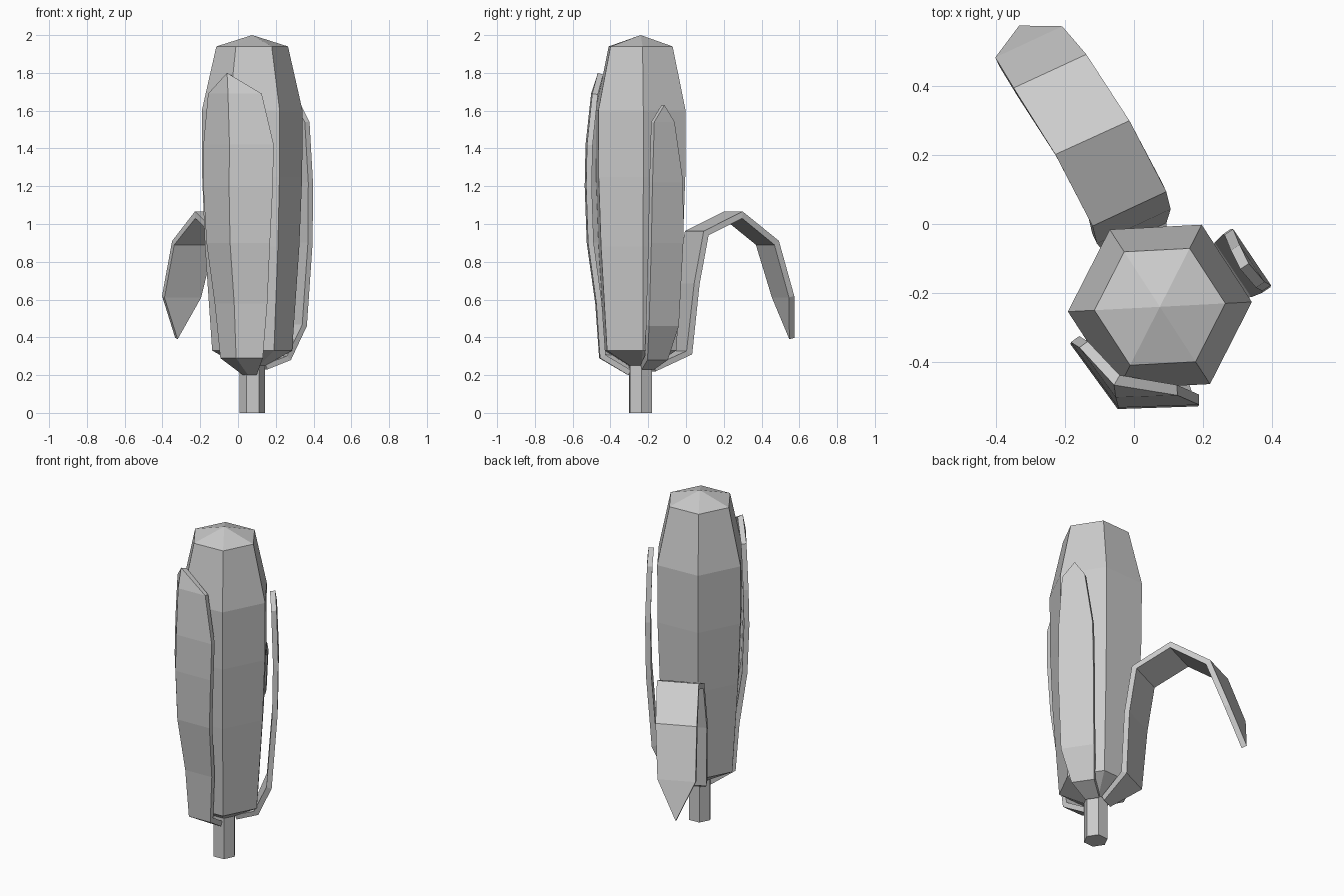
import bpy, bmesh, math
from mathutils import Vector

if "Cube" in bpy.data.objects:
    bpy.data.objects.remove(bpy.data.objects["Cube"])

CX, CY = 0.075, -0.24  # axis of the cob


def finish(name, bm):
    mesh = bpy.data.meshes.new(name)
    bm.to_mesh(mesh)
    bm.free()
    obj = bpy.data.objects.new(name, mesh)
    bpy.context.collection.objects.link(obj)
    return obj


def hex_lathe(name, profile, turn=math.radians(3)):
    """Six-sided solid from (radius, z); radius 0 closes to a point."""
    bm = bmesh.new()
    rings = []
    for r, z in profile:
        n = 1 if r == 0 else 6
        rings.append([bm.verts.new((CX + r * math.cos(turn + k * math.pi / 3),
                                    CY + r * math.sin(turn + k * math.pi / 3), z))
                      for k in range(n)])
    for a, b in zip(rings, rings[1:]):
        for k in range(6):
            j = (k + 1) % 6
            if len(b) == 1:
                bm.faces.new((a[k], a[j], b[0]))
            else:
                bm.faces.new((a[k], a[j], b[j], b[k]))
    bm.faces.new(rings[0][::-1])
    if len(rings[-1]) == 6:
        bm.faces.new(rings[-1])
    return finish(name, bm)


def leaf(name, angle, rows, tip, fold=0.0, thickness=0.035):
    """Rows are (distance, z, half width, sideways shift); fold bends the sides back."""
    a = math.radians(angle)
    d = Vector((math.cos(a), math.sin(a), 0))
    t = Vector((-d.y, d.x, 0))
    bm = bmesh.new()

    def point(dist, side, z):
        return bm.verts.new(Vector((CX, CY, z)) + d * dist + t * side)

    grid = []
    for dist, z, hw, shift in rows:
        sides = (-1, 0, 1) if fold else (-1, 1)
        grid.append([point(dist - fold * hw * abs(s), shift + s * hw, z) for s in sides])
    for lo, hi in zip(grid, grid[1:]):
        for i in range(len(lo) - 1):
            bm.faces.new((lo[i], lo[i + 1], hi[i + 1], hi[i]))
    end = point(tip[0], tip[2], tip[1])
    for i in range(len(grid[-1]) - 1):
        bm.faces.new((grid[-1][i], grid[-1][i + 1], end))
    obj = finish(name, bm)
    mod = obj.modifiers.new("thickness", 'SOLIDIFY')
    mod.thickness = thickness
    mod.offset = -1
    mod.use_even_offset = True
    return obj


# Cob and stalk
hex_lathe("cob", [(0.07, 0.25), (0.212, 0.33), (0.25, 0.88), (0.265, 1.25),
                  (0.267, 1.6), (0.19, 1.94), (0, 2.0)])
hex_lathe("stalk", [(0.068, 0), (0.068, 0.28)])

# Husk leaf curling down at the back
leaf("curled_husk_leaf", 115,
     [(0.07, 0.22, 0.04, 0), (0.245, 0.31, 0.10, -0.02), (0.275, 0.68, 0.118, -0.03),
      (0.323, 0.94, 0.118, -0.04), (0.524, 1.03, 0.118, -0.03),
      (0.727, 0.89, 0.116, 0), (0.826, 0.61, 0.107, 0.02)],
     (0.88, 0.39, 0.025), thickness=0.032)

# Folded husk leaf hugging the front
leaf("front_husk_leaf", 244,
     [(0.07, 0.20, 0.04, 0.01), (0.235, 0.29, 0.125, 0.02), (0.258, 0.58, 0.155, 0.02),
      (0.308, 0.9, 0.187, 0.02), (0.32, 1.2, 0.205, 0.02), (0.315, 1.42, 0.207, 0.02),
      (0.292, 1.69, 0.158, 0.0)],
     (0.262, 1.8, -0.02), fold=0.53, thickness=0.03)

# Narrow husk leaf on the right
leaf("side_husk_leaf", 34,
     [(0.07, 0.23, 0.04, 0), (0.19, 0.28, 0.065, -0.02), (0.265, 0.46, 0.095, -0.03),
      (0.297, 0.9, 0.102, -0.03), (0.302, 1.22, 0.098, -0.03), (0.292, 1.54, 0.065, -0.045)],
     (0.284, 1.63, -0.04), thickness=0.03)
